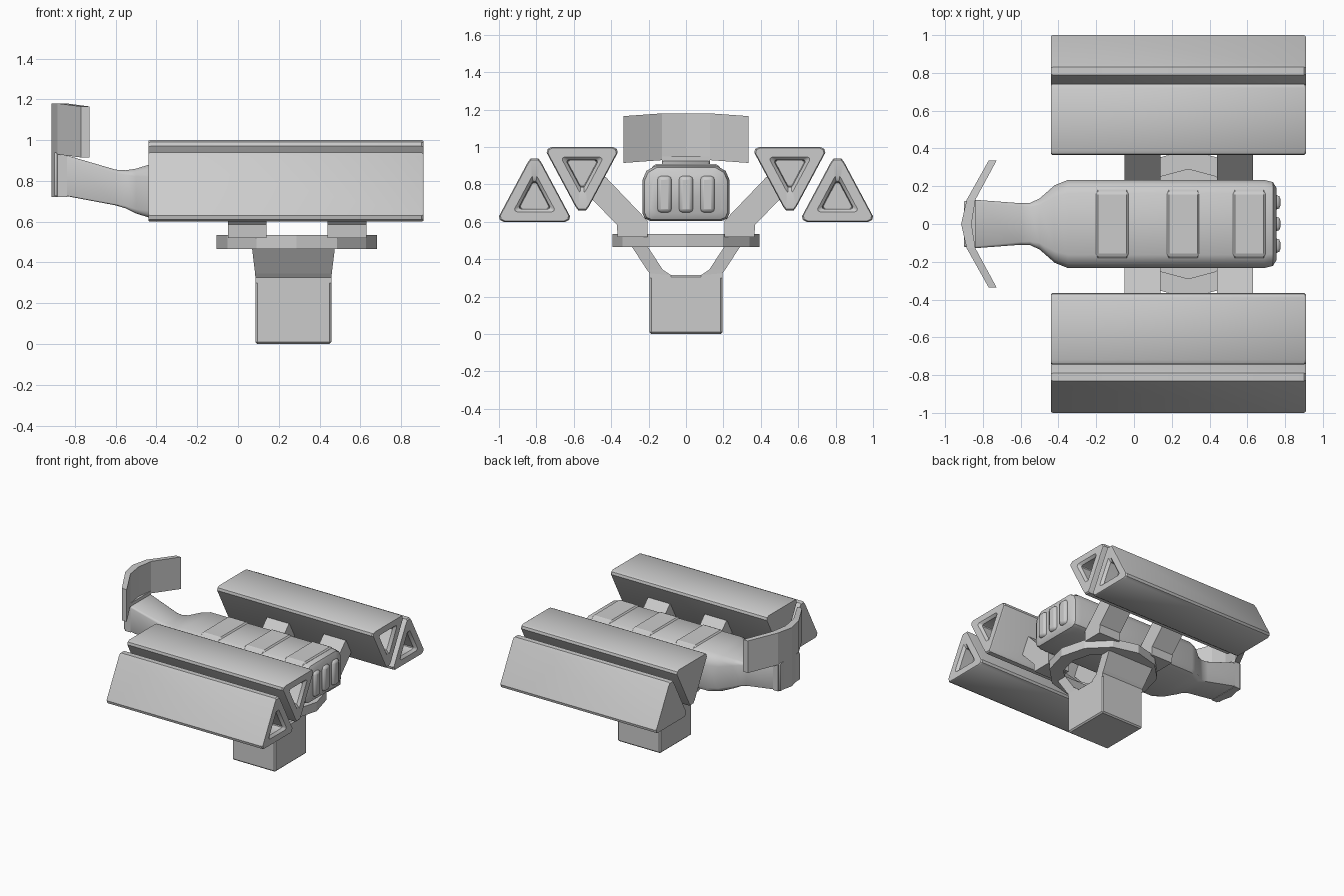
import bpy, bmesh, math
from mathutils import Vector

if "Cube" in bpy.data.objects:
    bpy.data.objects.remove(bpy.data.objects["Cube"])


def finish(name, bm, bevel=0.0, smooth=None, seg=2):
    bmesh.ops.recalc_face_normals(bm, faces=bm.faces)
    me = bpy.data.meshes.new(name)
    bm.to_mesh(me)
    bm.free()
    ob = bpy.data.objects.new(name, me)
    bpy.context.collection.objects.link(ob)
    if bevel:
        m = ob.modifiers.new("bevel", 'BEVEL')
        m.width, m.segments, m.limit_method = bevel, seg, 'ANGLE'
        m.angle_limit = math.radians(35)
    if smooth:
        bpy.ops.object.select_all(action='DESELECT')
        bpy.context.view_layer.objects.active = ob
        ob.select_set(True)
        bpy.ops.object.shade_smooth_by_angle(angle=math.radians(smooth))
    return ob


def loft(name, rings, closed=False, **kw):
    """Skin a list of equal-length point rings; cap the ends or join them."""
    bm = bmesh.new()
    vs = [[bm.verts.new(p) for p in r] for r in rings]
    n = len(vs[0])
    pairs = list(zip(vs, vs[1:] + vs[:1])) if closed else list(zip(vs, vs[1:]))
    for a, b in pairs:
        for i in range(n):
            j = (i + 1) % n
            bm.faces.new((a[i], a[j], b[j], b[i]))
    if not closed:
        bm.faces.new(vs[0])
        bm.faces.new(vs[-1])
    return finish(name, bm, **kw)


def box(name, x0, x1, y0, y1, z0, z1, **kw):
    q = [(y0, z0), (y1, z0), (y1, z1), (y0, z1)]
    return loft(name, [[(x, y, z) for y, z in q] for x in (x0, x1)], **kw)


# Triangular launch tubes with a recessed muzzle at the +x end
half = [(0.165, -0.12), (0.185, -0.11), (0.19, -0.09), (0.035, 0.2), (0.02, 0.22)]
tri = half + [(-y, z) for y, z in reversed(half)]
stations = [(-0.44, 0.97), (-0.43, 1), (0.9, 1), (0.91, 0.96),
            (0.91, 0.56), (0.89, 0.43), (0.8, 0.4)]
for side in (-1, 1):
    for label, yc, zc, flip in (("outer", 0.81, 0.72, 1), ("inner", 0.555, 0.88, -1)):
        loft(f"{label}_tube", [[(x, side * yc + s * y, zc + flip * s * z) for y, z in tri]
                               for x, s in stations], smooth=35)

# Main body and neck: x, half width, bottom, top, corner cut
body = [(-0.9, 0.12, 0.725, 0.94, 0.01), (-0.84, 0.128, 0.725, 0.925, 0.01),
        (-0.6, 0.11, 0.68, 0.855, 0.015), (-0.55, 0.112, 0.665, 0.852, 0.02),
        (-0.5, 0.135, 0.64, 0.86, 0.035), (-0.42, 0.205, 0.615, 0.885, 0.06),
        (-0.35, 0.233, 0.605, 0.9, 0.07), (0.69, 0.233, 0.605, 0.9, 0.07),
        (0.735, 0.222, 0.612, 0.89, 0.065), (0.755, 0.19, 0.64, 0.86, 0.06)]


def section(x, w, z0, z1, c):
    b = c * 0.6
    h = [(w - b, z0), (w - b * 0.3, z0 + b * 0.3), (w, z0 + b), (w, z1 - c * 1.1),
         (w - c * 0.3, z1 - c * 0.4), (w - c, z1)]
    return [(x, y, z) for y, z in h] + [(x, -y, z) for y, z in reversed(h)]


loft("body", [section(*s) for s in body], smooth=40)

# Raised pads across the top of the body
for x in (-0.115, 0.26, 0.61):
    pad = [(0.195, 0.82), (0.195, 0.875), (0.165, 0.91)]
    pad += [(-y, z) for y, z in reversed(pad)]
    loft("top_pad", [[(x + d, y, z) for y, z in pad] for d in (-0.085, 0.085)],
         bevel=0.01, seg=1)

# Vertical ribs on the nose
for y in (-0.115, 0, 0.115):
    box("nose_rib", 0.7, 0.775, y - 0.038, y + 0.038, 0.65, 0.845,
        bevel=0.02, smooth=40)

# Bent shield plate at the tail with its lower tab
plan = [(-0.915, -0.86, 0.0, 0.93, 1.18), (-0.886, -0.84, 0.128, 0.93, 1.18),
        (-0.77, -0.728, 0.335, 0.915, 1.165)]
plan = [(a, b, -y, l, h) for a, b, y, l, h in plan[:0:-1]] + plan
loft("shield_plate", [[(a, y, l), (b, y, l), (b, y, h), (a, y, h)]
                      for a, b, y, l, h in plan])
loft("shield_tab", [[(a, y, 0.722), (-0.84, y, 0.722), (-0.84, y, 0.95), (a, y, 0.95)]
                    for a, y in ((-0.886, -0.128), (-0.915, 0), (-0.886, 0.128))])

# Twelve-sided turntable ring
rings = []
for i in range(12):
    c, s = math.cos(i * math.pi / 6), math.sin(i * math.pi / 6)
    rings.append([(0.288 + r * c, r * s, z) for r, z in
                  ((0.29, 0.465), (0.393, 0.465), (0.393, 0.535), (0.29, 0.535))])
loft("turntable_ring", rings, closed=True)

# Struts from the ring to the inner tubes
strut = [(0.205, 0.52), (0.365, 0.52), (0.37, 0.585), (0.54, 0.76), (0.43, 0.84),
         (0.205, 0.605)]
for side in (-1, 1):
    for x in (-0.05, 0.44):
        loft("support_strut", [[(x + d, side * y, z) for y, z in strut]
                               for d in (0, 0.19)])

# Pedestal block and its two flared arms
box("pedestal", 0.085, 0.458, -0.195, 0.195, 0, 0.315, bevel=0.01, seg=1)
for side in (-1, 1):
    # outer y, inner y at each height, with the x half-width flaring upward
    levels = [(0.195, 0.08, 0.3, 0.3, 0.186), (0.195, 0.08, 0.325, 0.315, 0.186),
              (0.21, 0.125, 0.345, 0.345, 0.188), (0.29, 0.205, 0.468, 0.468, 0.203)]
    loft("pedestal_arm", [[(0.272 - w, side * o, zo), (0.272 + w, side * o, zo),
                           (0.272 + w, side * i, zi), (0.272 - w, side * i, zi)]
                          for o, i, zo, zi, w in levels])
